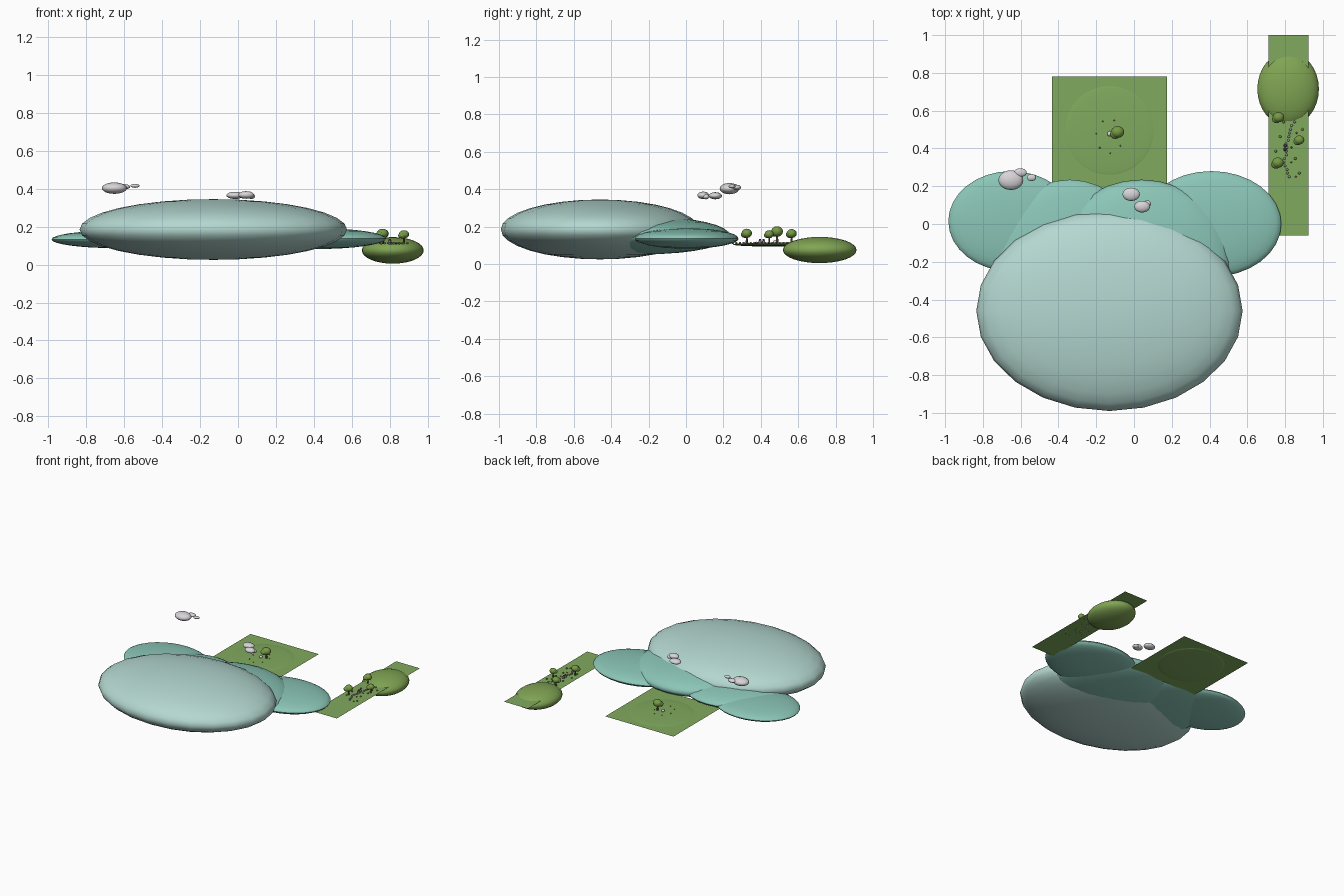
import bpy
import math
import random
from mathutils import Vector

cube = bpy.data.objects.get("Cube")
if cube:
    bpy.data.objects.remove(cube, do_unlink=True)
random.seed(4)


def material(name, rgb):
    colour = tuple(c ** 2.2 for c in rgb) + (1.0,)
    mat = bpy.data.materials.new(name)
    mat.use_nodes = True
    mat.diffuse_color = colour
    mat.node_tree.nodes["Principled BSDF"].inputs["Base Color"].default_value = colour
    return mat


PALE = material("pale_mist", (0.70, 0.84, 0.81))
TEAL = material("teal_haze", (0.54, 0.77, 0.71))
GRASS = material("grass_green", (0.50, 0.66, 0.37))
HILL = material("hill_green", (0.50, 0.64, 0.33))
LEAF = material("leaf_green", (0.46, 0.60, 0.28))
BARK = material("bark_brown", (0.42, 0.31, 0.22))
STONE = material("stone_grey", (0.60, 0.61, 0.63))
CLOUD = material("cloud_white", (0.84, 0.83, 0.84))
PETAL = material("petal_red", (0.75, 0.38, 0.34))
CLOTH = material("cloth_mauve", (0.50, 0.45, 0.55))


def finish(name, mat, smooth=True):
    obj = bpy.context.object
    obj.name = name
    obj.data.materials.append(mat)
    if smooth:
        bpy.ops.object.shade_smooth_by_angle(angle=math.radians(50))
    return obj


def ellipsoid(name, centre, radii, mat, segments=32, rings=16):
    bpy.ops.mesh.primitive_uv_sphere_add(segments=segments, ring_count=rings,
                                         radius=1, location=centre)
    obj = bpy.context.object
    for v in obj.data.vertices:
        v.co = Vector(a * b for a, b in zip(v.co, radii))
    return finish(name, mat)


def sheet(name, centre, width, depth, mat):
    bpy.ops.mesh.primitive_plane_add(size=1, location=centre)
    for v in bpy.context.object.data.vertices:
        v.co.x *= width
        v.co.y *= depth
    return finish(name, mat, False)


def post(name, x, y, base, height, radius, mat):
    bpy.ops.mesh.primitive_cone_add(vertices=8, radius1=radius, radius2=radius * 0.7,
                                    depth=height, location=(x, y, base + height / 2))
    return finish(name, mat)


def tree(name, x, y, ground, height, r):
    top = ground + height
    post(name + "_trunk", x, y, ground, height - r, r * 0.2, BARK)
    ellipsoid(name + "_crown", (x, y, top - r * 0.8), (r, r * 0.9, r * 0.8), LEAF, 12, 8)
    ellipsoid(name + "_crown_side", (x - r * 0.35, y - r * 0.3, top - r),
              (r * 0.8, r * 0.75, r * 0.6), LEAF, 12, 8)


def dot(name, x, y, ground, r, mat):
    ellipsoid(name, (x, y, ground + r * 0.5), (r, r, r * 0.8), mat, 8, 6)


# Misty mountains: one large foreground mass and four flatter ones behind
ellipsoid("front_mountain", (-0.13, -0.46, 0.185), (0.705, 0.53, 0.16), PALE, 24, 16)
ellipsoid("middle_right_mountain", (-0.34, -0.2, 0.14), (0.4, 0.435, 0.07), TEAL)
ellipsoid("middle_left_mountain", (0.04, -0.2, 0.153), (0.47, 0.435, 0.1), TEAL)
ellipsoid("far_right_mountain", (-0.65, 0.015, 0.133), (0.333, 0.265, 0.046), TEAL)
ellipsoid("far_left_mountain", (0.41, 0, 0.137), (0.37, 0.28, 0.055), TEAL)

# Meadow with a low mound
MEADOW = 0.107
sheet("meadow", (-0.13, 0.475, MEADOW), 0.61, 0.61, GRASS)
ellipsoid("meadow_mound", (-0.13, 0.495, 0.104), (0.245, 0.245, 0.011), GRASS)
MOUND = 0.114
tree("meadow_tree", -0.087, 0.487, MOUND - 0.002, 0.09, 0.035)
for i in range(7):
    a = i * math.tau / 7 + 0.3
    dot("meadow_flower", -0.13 + 0.07 * math.cos(a), 0.465 + 0.09 * math.sin(a), MOUND,
        0.004, PETAL if i % 2 else LEAF)
ellipsoid("meadow_stone", (-0.13, 0.478, MOUND + 0.005), (0.012, 0.014, 0.009), CLOUD, 10, 6)

# Grassy strip with a round hill pushing through it
STRIP = 0.109
sheet("strip", (0.818, 0.47, STRIP), 0.212, 1.06, GRASS)
ellipsoid("round_hill", (0.816, 0.715, 0.075), (0.163, 0.197, 0.07), HILL)
for x, y, h, r in ((0.765, 0.565, 0.078, 0.03), (0.875, 0.445, 0.072, 0.027),
                   (0.762, 0.325, 0.08, 0.031)):
    tree("strip_tree", x, y, STRIP, h, r)

# Winding stone path with bushes and flowers along its edges
for i in range(16):
    t = i / 15
    x = 0.82 + 0.022 * math.sin(t * 5 + 2.8)
    y = 0.25 + 0.29 * t
    dot("path_stone", x + random.uniform(-0.01, 0.01), y, STRIP, 0.007, STONE)
    if i % 2:
        side = 0.055 if i % 4 == 1 else -0.05
        dot("bush", x + side, y, STRIP, 0.007, LEAF)
    elif i % 4 == 0:
        dot("flower", x + 0.03, y, STRIP, 0.005, PETAL)

# Two small travellers on the path
for x, y in ((0.8, 0.395), (0.802, 0.415)):
    post("traveller_body", x, y, STRIP, 0.018, 0.01, CLOTH)
    dot("traveller_head", x, y, STRIP + 0.018, 0.006, BARK)

# Clouds: overlapping puffs in two groups
for centre, radii in (
        ((-0.652, 0.232, 0.403), (0.066, 0.052, 0.03)),
        ((-0.602, 0.272, 0.41), (0.034, 0.023, 0.014)),
        ((-0.543, 0.246, 0.415), (0.025, 0.018, 0.01)),
        ((-0.015, 0.157, 0.365), (0.046, 0.035, 0.019)),
        ((0.043, 0.092, 0.367), (0.042, 0.031, 0.02)),
        ((0.07, 0.107, 0.36), (0.02, 0.018, 0.014))):
    ellipsoid("cloud_puff", centre, radii, CLOUD, 20, 12)
